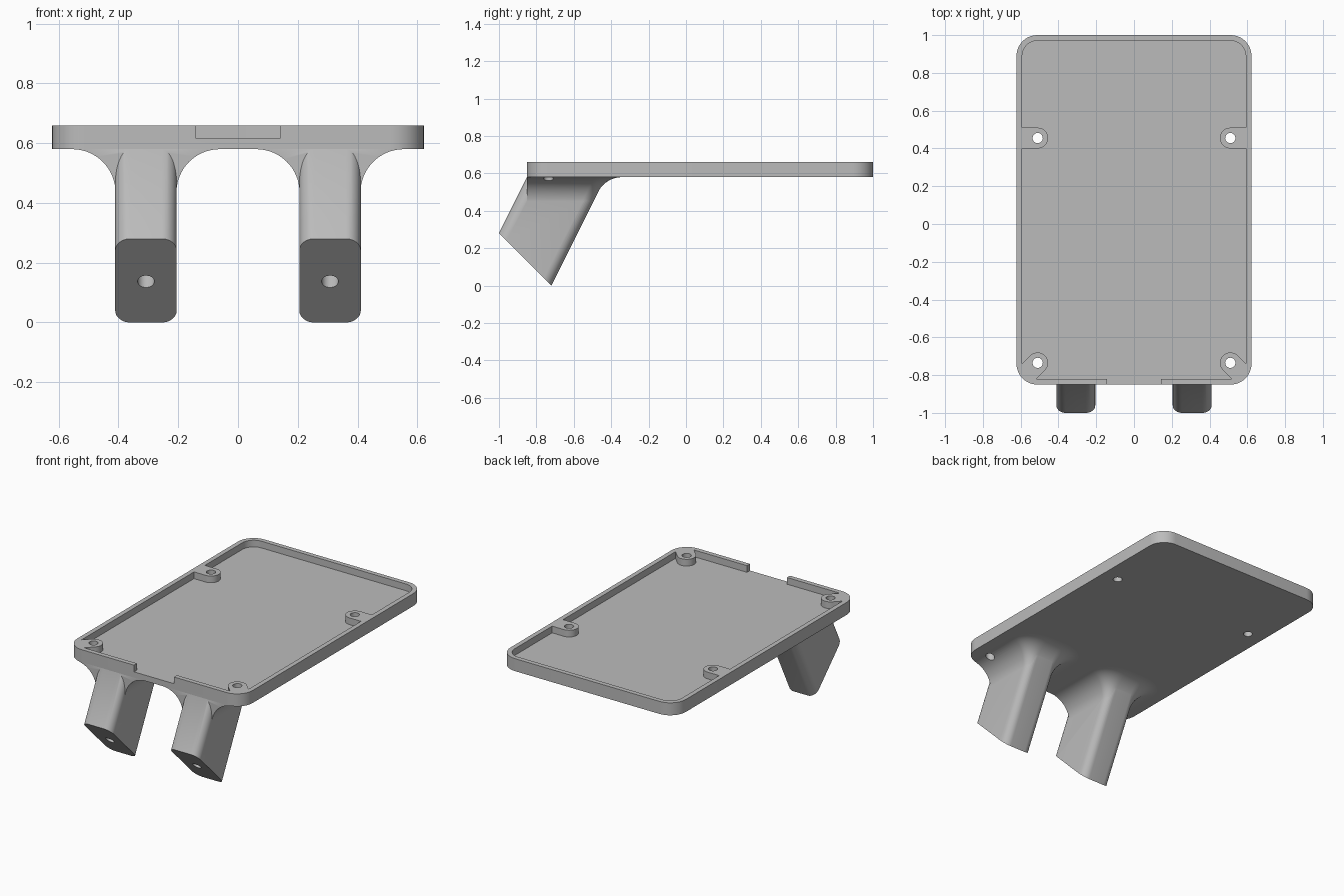
import bpy, bmesh, math
from mathutils import Matrix, Vector

if "Cube" in bpy.data.objects:
    bpy.data.objects.remove(bpy.data.objects["Cube"])

grey = bpy.data.materials.new("plain grey")
grey.use_nodes = True
grey.diffuse_color = (0.5, 0.5, 0.5, 1)
grey.node_tree.nodes["Principled BSDF"].inputs["Base Color"].default_value = (0.5, 0.5, 0.5, 1)


def rounded_rect(cx, cy, hx, hy, rx, ry, angle=0, steps=10):
    """Counter-clockwise outline of a rounded rectangle, as 2D points."""
    turn, pts = Matrix.Rotation(angle, 2), []
    for q, (sx, sy) in enumerate(((1, 1), (-1, 1), (-1, -1), (1, -1))):
        for i in range(steps + 1):
            a = (q + i / steps) * math.pi / 2
            p = Vector((sx * (hx - rx) + rx * math.cos(a), sy * (hy - ry) + ry * math.sin(a)))
            pts.append(turn @ p + Vector((cx, cy)))
    return pts


def loft(name, rings):
    """Closed solid through rings of equal point count."""
    bm = bmesh.new()
    loops = [[bm.verts.new(p) for p in ring] for ring in rings]
    n = len(loops[0])
    for a, b in zip(loops, loops[1:]):
        for i in range(n):
            j = (i + 1) % n
            bm.faces.new((a[i], a[j], b[j], b[i]))
    bm.faces.new(loops[0][::-1])
    bm.faces.new(loops[-1])
    bmesh.ops.remove_doubles(bm, verts=bm.verts, dist=1e-5)
    bmesh.ops.recalc_face_normals(bm, faces=bm.faces)
    mesh = bpy.data.meshes.new(name)
    bm.to_mesh(mesh)
    bm.free()
    mesh.materials.append(grey)
    ob = bpy.data.objects.new(name, mesh)
    bpy.context.collection.objects.link(ob)
    return ob


def prism(name, outline, z0, z1):
    return loft(name, [[(p.x, p.y, z) for p in outline] for z in (z0, z1)])


def combine(ob, other, operation):
    """Apply a boolean and discard the second solid."""
    mod = ob.modifiers.new("cut", "BOOLEAN")
    mod.object, mod.operation, mod.solver = other, operation, "EXACT"
    bpy.context.view_layer.objects.active = ob
    bpy.ops.object.modifier_apply(modifier=mod.name)
    bpy.data.objects.remove(other)


def finish(ob):
    bpy.ops.object.select_all(action="DESELECT")
    ob.select_set(True)
    bpy.context.view_layer.objects.active = ob
    bpy.ops.object.shade_smooth_by_angle(angle=math.radians(30))


BOTTOM, FLOOR, TOP = 0.58, 0.617, 0.66
outline = rounded_rect(0, 0.075, 0.622, 0.925, 0.11, 0.11)
HOLES = [(s * 0.51, y) for s in (-1, 1) for y in (0.455, -0.735)]


def screw_hole(x, y):
    return prism("screw_cutter", rounded_rect(x, y, 0.027, 0.027, 0.027, 0.027), 0.4, 0.8)


# Tray: pocket with bosses left standing and an open notch at the front
tray = prism("tray", outline, BOTTOM, TOP)
pocket = prism("pocket_cutter", rounded_rect(0, 0.075, 0.592, 0.895, 0.08, 0.08), FLOOR, 0.8)
for x, y in HOLES:
    side = math.copysign(1, x)
    way = Vector((side, 0 if y > 0 else -1)).normalized()
    c = Vector((x, y)) + way * 0.045
    boss = prism("boss", rounded_rect(c.x, c.y, 0.1, 0.055, 0.055, 0.055,
                                      math.atan2(way.y, way.x)), 0.5, 0.9)
    combine(pocket, boss, "DIFFERENCE")
combine(tray, pocket, "DIFFERENCE")
notch = prism("notch_cutter", rounded_rect(0, -0.85, 0.142, 0.06, 0.001, 0.001, steps=1), FLOOR, 0.8)
combine(tray, notch, "DIFFERENCE")
for x, y in HOLES:
    combine(tray, screw_hole(x, y), "DIFFERENCE")
finish(tray)

# Legs: slanted rounded bars with a 45 degree foot, flaring into the tray
SLOPE, BACK, FRONT, HALF, R = 0.5, -0.72, -1.14, 0.103, 0.145
lean = math.atan2(1, SLOPE)
tangent = R * math.tan(lean / 2)


def flare_rings(cx):
    rings = []
    for i in range(17):
        a = i / 16 * math.pi / 2
        z = BOTTOM - R + R * math.sin(a)
        grow = R * (1 - math.cos(a)) - 0.001
        line = BACK + SLOPE * z
        back = line - 0.001
        if z > BOTTOM - tangent * math.sin(lean):
            back = BACK + SLOPE * BOTTOM + tangent - R * math.cos(a) - 0.001
        front = -1.4
        shape = rounded_rect(cx, (front + back) / 2, HALF + grow, (back - front) / 2,
                             0.05 + grow, 0.06 + back - line)
        rings.append([(p.x, p.y, z) for p in shape])
    return rings


for side, label in ((1, "left"), (-1, "right")):
    cx = side * 0.308
    base = rounded_rect(cx, (BACK + FRONT) / 2, HALF, (BACK - FRONT) / 2, 0.05, 0.06)
    foot, head = [], []
    for p in base:
        z = (BACK - p.y) / (1 + SLOPE)
        foot.append((p.x, p.y + SLOPE * z, z))
        head.append((p.x, p.y + SLOPE * 0.6, 0.6))
    leg = loft(label + "_leg", [foot, head])

    # Flare trimmed flush with the tray edge
    flare = loft("flare", flare_rings(cx))
    combine(flare, prism("trim", outline, 0.3, 0.7), "INTERSECT")
    combine(leg, flare, "UNION")

    # Screw hole beside the leg and blind hole square to the foot
    combine(leg, screw_hole(side * 0.51, -0.735), "DIFFERENCE")
    bore = prism("bore_cutter", rounded_rect(0, 0, 0.028, 0.028, 0.028, 0.028), -0.3, 0.3)
    bore.data.transform(Matrix.Translation((cx, -0.857, 0.137)) @ Matrix.Rotation(-math.pi / 4, 4, "X"))
    combine(leg, bore, "DIFFERENCE")
    finish(leg)
